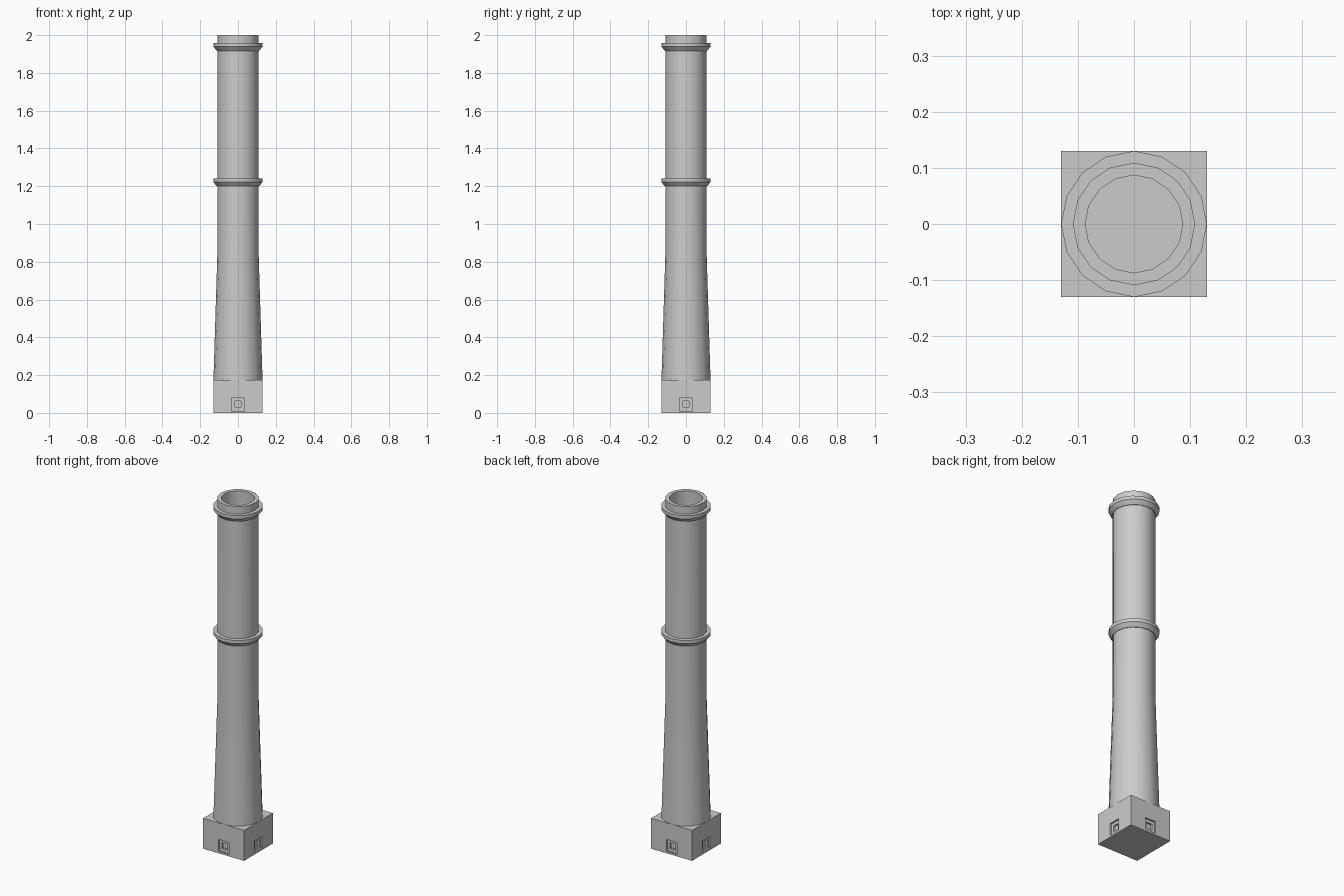
import bpy, bmesh, math
from mathutils import Vector

if "Cube" in bpy.data.objects:
    bpy.data.objects.remove(bpy.data.objects["Cube"])

SIDES = 16

def finish(bm, name):
    bmesh.ops.recalc_face_normals(bm, faces=bm.faces)
    me = bpy.data.meshes.new(name)
    bm.to_mesh(me)
    bm.free()
    ob = bpy.data.objects.new(name, me)
    bpy.context.collection.objects.link(ob)
    return ob

def lathe(name, profile, closed=False):
    """Revolve (radius, z) points; open profiles are capped at both ends."""
    bm = bmesh.new()
    loops = [[bm.verts.new((r * math.cos(a), r * math.sin(a), z))
              for a in (2 * math.pi * i / SIDES for i in range(SIDES))]
             for r, z in profile]
    pairs = list(zip(loops, loops[1:]))
    if closed:
        pairs.append((loops[-1], loops[0]))
    else:
        bm.faces.new(loops[0])
        bm.faces.new(loops[-1])
    for lo, hi in pairs:
        for i in range(SIDES):
            j = (i + 1) % SIDES
            bm.faces.new((lo[i], lo[j], hi[j], hi[i]))
    ob = finish(bm, name)
    bpy.ops.object.select_all(action='DESELECT')
    ob.select_set(True)
    bpy.context.view_layer.objects.active = ob
    bpy.ops.object.shade_smooth_by_angle(angle=math.radians(30))
    return ob

# tapered shaft with an open flue at the top
lathe("chimney_shaft", [(0.13, 0.175), (0.109, 0.85), (0.109, 2.0),
                        (0.087, 2.0), (0.087, 1.75)])

# two collars with chamfered undersides
for name, z in (("middle_collar", 1.20), ("top_collar", 1.917)):
    lathe(name, [(0.105, z), (0.112, z), (0.13, z + 0.022),
                 (0.13, z + 0.041), (0.105, z + 0.041)], closed=True)

# square base with a stepped soot-door recess on each side
H, TOP = 0.13, 0.175
bm = bmesh.new()

def square(half, zc, depth, turn):
    c, s = math.cos(turn), math.sin(turn)
    y = -H + depth
    return [bm.verts.new((c * x - s * y, s * x + c * y, z)) for x, z in
            ((-half, zc - half), (half, zc - half), (half, zc + half), (-half, zc + half))]

for k in range(4):
    turn = k * math.pi / 2
    c, s = math.cos(turn), math.sin(turn)
    rings = [[bm.verts.new((c * x + s * H, s * x - c * H, z)) for x, z in
              ((-H, 0), (H, 0), (H, TOP), (-H, TOP))]]
    for half, depth in ((0.034, 0), (0.034, 0.01), (0.017, 0.01), (0.017, 0.02)):
        rings.append(square(half, 0.045, depth, turn))
    for a, b in zip(rings, rings[1:]):
        for i in range(4):
            j = (i + 1) % 4
            bm.faces.new((a[i], a[j], b[j], b[i]))
    bm.faces.new(rings[-1])
for z in (0, TOP):
    bm.faces.new([bm.verts.new((x, y, z)) for x, y in ((-H, -H), (H, -H), (H, H), (-H, H))])
bmesh.ops.remove_doubles(bm, verts=bm.verts, dist=1e-5)
finish(bm, "square_base")
